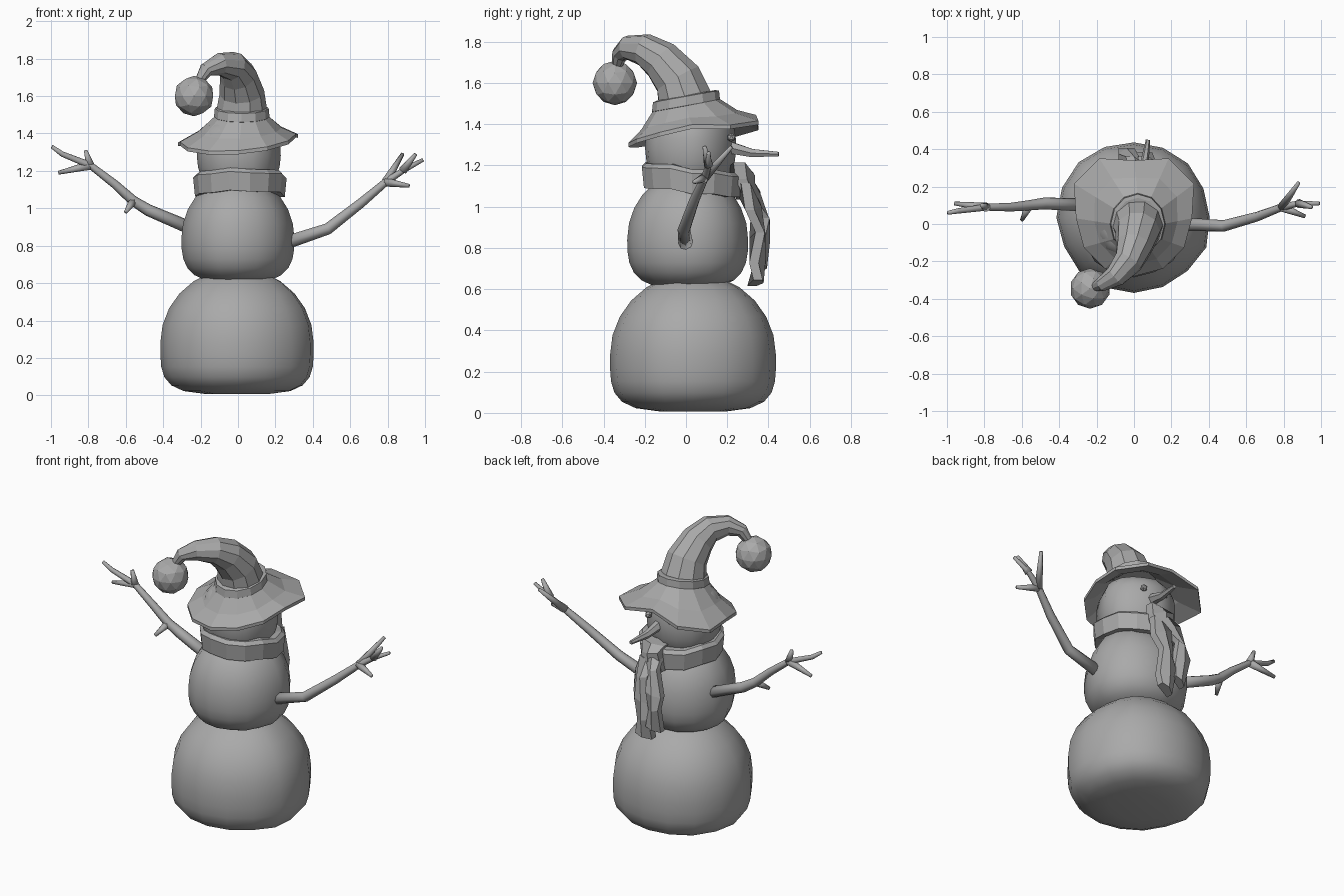
import bpy
import bmesh
import random
from math import sin, cos, tau
from mathutils import Vector

random.seed(4)
if "Cube" in bpy.data.objects:
    bpy.data.objects.remove(bpy.data.objects["Cube"])

grey = bpy.data.materials.new("plain_grey")
grey.use_nodes = True
grey.diffuse_color = (.4, .4, .4, 1)
shader = grey.node_tree.nodes["Principled BSDF"]
shader.inputs["Base Color"].default_value = grey.diffuse_color


def finish(name, bm, smooth=False):
    bmesh.ops.recalc_face_normals(bm, faces=bm.faces)
    for face in bm.faces:
        face.smooth = smooth
    mesh = bpy.data.meshes.new(name)
    bm.to_mesh(mesh)
    bm.free()
    mesh.materials.append(grey)
    part = bpy.data.objects.new(name, mesh)
    bpy.context.collection.objects.link(part)


def angles(count):
    return [tau * step / count for step in range(count)]


def loft(name, rings, smooth=False, closed=False):
    bm = bmesh.new()
    rows = [[bm.verts.new(point) for point in ring] for ring in rings]
    following = rows[1:] + rows[:1] if closed else rows[1:]
    for row, after in zip(rows, following):
        for i in range(len(row)):
            bm.faces.new((row[i - 1], row[i], after[i], after[i - 1]))
    if not closed:
        bm.faces.new(rows[0])
        bm.faces.new(rows[-1])
    finish(name, bm, smooth)


def tube(name, path, thick, thin, sides=8, smooth=False):
    points = [Vector(point) for point in path]
    last = len(points) - 1
    side = Vector((0, 0, 1)).cross(points[-1] - points[0])
    rings = []
    for i, point in enumerate(points):
        along = (points[min(i + 1, last)] - points[max(i - 1, 0)]).normalized()
        side = (side - along * side.dot(along)).normalized()
        up = along.cross(side)
        radius = thick + (thin - thick) * i / last
        rings.append([point + radius * (side * cos(a) + up * sin(a))
                      for a in angles(sides)])
    loft(name, rings, smooth)


def snowball(name, y, radius, middle, below, above, low_power, high_power):
    lumps = [random.uniform(-.01, .01) for a in angles(16)]
    rings = []
    for step in range(-6, 7):
        t = sin(tau / 4 * step / 6.5)
        power = high_power if t > 0 else low_power
        height = middle + t * (above if t > 0 else below)
        width = radius * (1 - abs(t) ** power) ** (1 / power)
        rings.append([((width + lump) * cos(a), y + (width + lump) * sin(a), height)
                      for a, lump in zip(angles(16), lumps)])
    loft(name, rings, smooth=True)


def ball(name, centre, radius, detail):
    bm = bmesh.new()
    bmesh.ops.create_icosphere(bm, subdivisions=detail, radius=radius)
    bmesh.ops.translate(bm, verts=bm.verts, vec=centre)
    finish(name, bm)


def ribbon(name, path, width, thickness):
    rings = []
    for i, (x, y, z) in enumerate(path):
        crease = .015 * (-1) ** i
        rings.append([(x + u * width, y + v * thickness + u * crease, z + u * crease)
                      for u, v in ((-1, -1), (1, -1), (1, .6), (0, 1.3), (-1, .6))])
    loft(name, rings)


# Snow body
snowball("lower_body", .035, .41, .28, .275, .4, 4, 2)
snowball("middle_body", .01, .295, .84, .24, .33, 3, 2)
snowball("head", .015, .22, 1.28, .25, .2, 2, 3)

# Face
ball("left_eye", (.11, .22, 1.335), .022, 1)
ball("right_eye", (-.04, .22, 1.335), .022, 1)
tube("nose", [(.04, .2, 1.29), (.055, .32, 1.26), (.075, .45, 1.255)], .034, .012, 6)

# Scarf around the neck
wrap = []
for a in angles(14):
    level = 1.13 - .025 * sin(a) + random.uniform(-.01, .01)
    wrap.append([(.01 + r * cos(a), .03 + r * sin(a), level + h)
                 for r, h in ((.17, -.06), (.24, -.06), (.25, .04), (.23, .06), (.17, .06))])
loft("scarf_wrap", wrap, closed=True)

# Scarf knot and hanging tails
ribbon("scarf_knot", [(.04, .25, 1.2), (.04, .29, 1.15), (.03, .29, 1.05)], .065, .035)
ribbon("scarf_long_tail",
       [(.06, .28, 1.1), (.07, .33, 1), (.05, .35, .86), (.05, .35, .74), (.05, .34, .63)],
       .048, .028)
ribbon("scarf_short_tail",
       [(.02, .28, 1.15), (0, .33, 1.06), (-.04, .375, .93), (-.04, .375, .83), (-.03, .36, .7)],
       .043, .025)


# Floppy hat brim with drooping front corners
def brim_ring(spread, drop):
    ring = []
    for a in angles(12):
        corner = abs(sin(2 * a)) if sin(a) > .1 else 0
        reach = .31 + .07 * corner
        x = reach * cos(a)
        y = .03 + reach * sin(a)
        edge = Vector((x, y, 1.37 + .22 * y + .07 * x - .05 * corner))
        collar = Vector((.02 + .135 * cos(a), .155 * sin(a), 1.5 + .028 * sin(a)))
        point = collar.lerp(edge, spread)
        point.z -= drop + .07 * spread * (1 - spread)
        ring.append(point)
    return ring


loft("hat_brim", [brim_ring(spread, drop) for spread, drop in
                  ((0, 0), (.5, 0), (1, 0), (1, .02), (.5, .025), (0, .03))])

# Hat band
loft("hat_band", [[(.02 + .9 * r * cos(a), r * sin(a), z + .18 * r * sin(a))
                   for a in angles(12)]
                  for r, z in ((.15, 1.48), (.165, 1.49), (.16, 1.535), (.14, 1.54))])

# Drooping hat crown and bobble
tube("hat_crown",
     [(.02, 0, 1.5), (.02, -.04, 1.62), (0, -.12, 1.71), (-.03, -.2, 1.76),
      (-.1, -.28, 1.77), (-.17, -.32, 1.74), (-.22, -.34, 1.66)],
     .14, .02, 10)
ball("hat_bobble", (-.235, -.345, 1.6), .108, 2)


# Stick arms, each with twigs growing from a joint
def stick_arm(name, path, twigs):
    tube(name, path, .036, .01, smooth=True)
    for label, joint, tip in twigs:
        tube(name + "_" + label, [path[joint], tip], .024, .01, smooth=True)


stick_arm("left_arm",
          [(.24, 0, .81), (.48, -.01, .89), (.66, .04, 1.03), (.79, .09, 1.14),
           (.88, .11, 1.2), (.99, .11, 1.26)],
          [("upper_twig", 3, (.88, .22, 1.29)),
           ("middle_twig", 4, (.95, .09, 1.29)),
           ("lower_twig", 3, (.915, .04, 1.12))])
stick_arm("right_arm",
          [(-.22, .1, .88), (-.48, .11, .99), (-.56, .1, 1.04), (-.66, .09, 1.13),
           (-.79, .09, 1.23), (-.94, .07, 1.29), (-.995, .06, 1.33)],
          [("upper_twig", 4, (-.815, .1, 1.31)),
           ("lower_twig", 4, (-.96, .11, 1.19)),
           ("elbow_twig", 2, (-.6, .02, .98))])
